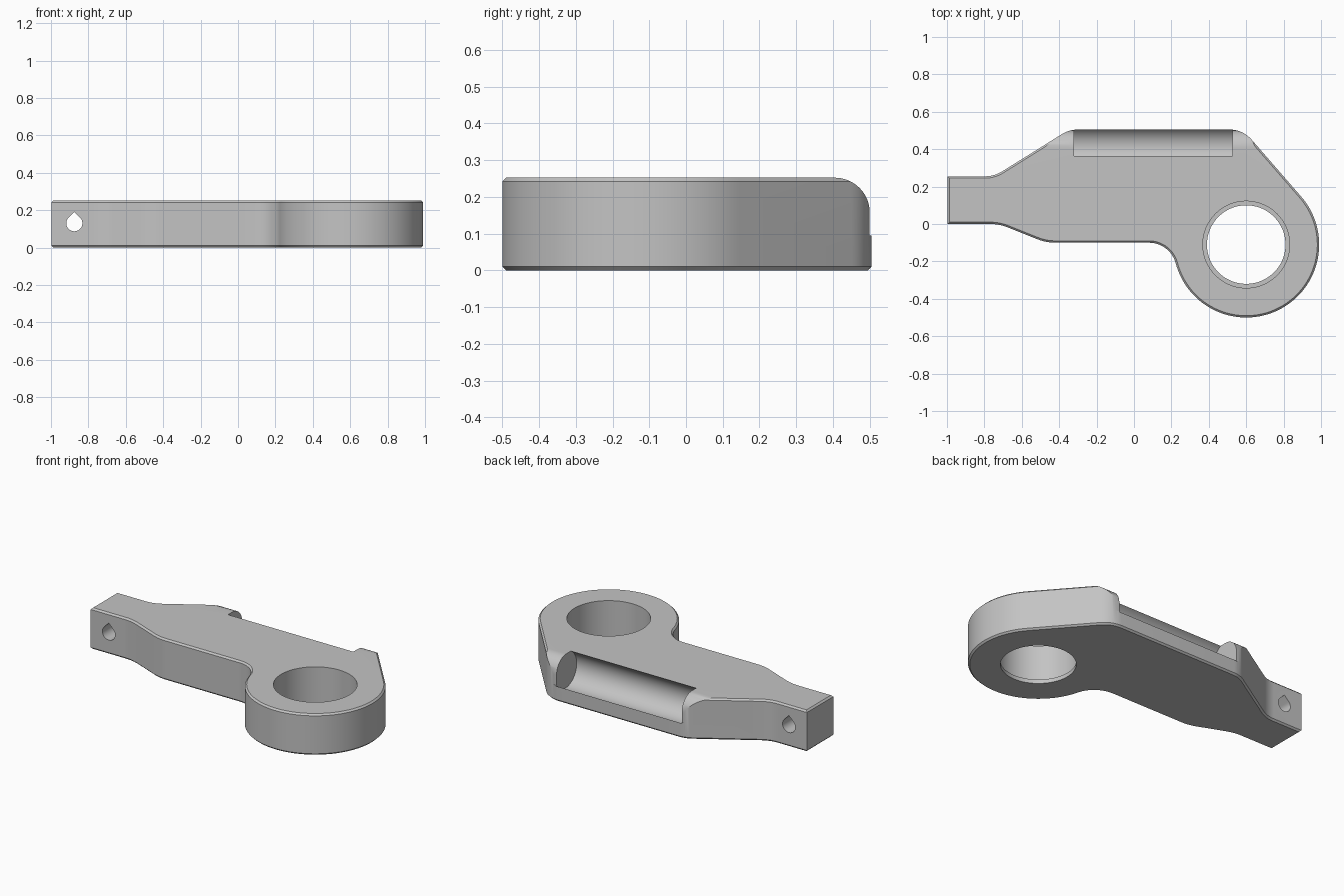
import bpy, bmesh
from math import cos, sin, radians, pi
from mathutils import Vector

cube = bpy.data.objects.get("Cube")
if cube:
    bpy.data.objects.remove(cube)

HEIGHT = 0.252
CHAMFER = 0.01
RING = Vector((0.6, -0.11))
RING_R = 0.39


def arc(center, r, a0, a1, n):
    """Points on an arc, angles in degrees."""
    steps = [radians(a0 + (a1 - a0) * i / n) for i in range(n + 1)]
    return [Vector((center[0] + r * cos(a), center[1] + r * sin(a))) for a in steps]


def circle(center, r, n=96):
    return arc(center, r, 0, 360, n)[:-1]


def rounded(before, corner, after, length, n=8):
    """Replace a corner by a circular fillet with the given tangent length."""
    corner = Vector(corner)
    d0 = (Vector(before) - corner).normalized()
    d1 = (Vector(after) - corner).normalized()
    half = d0.angle(d1) / 2
    mid = (d0 + d1).normalized()
    center = corner + mid * (length / cos(half))
    r = length * sin(half) / cos(half)
    start = corner + d0 * length - center
    end = corner + d1 * length - center
    total = start.angle(end)
    pts = []
    for i in range(n + 1):
        t = total * i / n
        p = (start * sin(total - t) + end * sin(t)) / sin(total)
        pts.append(center + p.normalized() * r)
    return pts


def prism(name, pts, axis, a, b, chamfer=0):
    """Extrude a closed profile along an axis from a to b."""
    place = {"X": lambda u, v, w: (w, u, v),
             "Y": lambda u, v, w: (u, w, v),
             "Z": lambda u, v, w: (u, v, w)}[axis]
    bm = bmesh.new()
    low = [bm.verts.new(place(p[0], p[1], a)) for p in pts]
    high = [bm.verts.new(place(p[0], p[1], b)) for p in pts]
    caps = [bm.faces.new(low), bm.faces.new(high)]
    for i in range(len(pts)):
        j = (i + 1) % len(pts)
        bm.faces.new((low[i], low[j], high[j], high[i]))
    bmesh.ops.recalc_face_normals(bm, faces=bm.faces)
    if chamfer:
        rim = [e for f in caps for e in f.edges]
        bmesh.ops.bevel(bm, geom=rim, offset=chamfer, segments=1, affect="EDGES")
    mesh = bpy.data.meshes.new(name)
    bm.to_mesh(mesh)
    bm.free()
    obj = bpy.data.objects.new(name, mesh)
    bpy.context.collection.objects.link(obj)
    return obj


def cut(target, cutter):
    """Subtract the cutter, then discard it."""
    cutter.hide_render = True
    mod = target.modifiers.new("cut", "BOOLEAN")
    mod.operation = "DIFFERENCE"
    mod.solver = "EXACT"
    mod.object = cutter
    bpy.context.view_layer.objects.active = target
    bpy.ops.object.modifier_apply(modifier=mod.name)
    bpy.data.objects.remove(cutter)


# Arm outline, clockwise from the narrow end
end_back, shoulder = (-0.997, 0.255), (-0.747, 0.255)
back_left, back_right = (-0.346, 0.505), (0.582, 0.505)
tangent = arc(RING, RING_R, 41, 41, 1)[0]
waist, neck, end_front = (-0.47, -0.1), (-0.72, 0.0), (-0.997, 0.0)
fillet_r = 0.148
outline = [Vector(end_back)]
outline += rounded(end_back, shoulder, back_left, 0.05)
outline += rounded(shoulder, back_left, back_right, 0.045)
outline += rounded(back_left, back_right, tangent, 0.07)
outline += arc(RING, RING_R, 41, -165.1, 72)
outline += arc((0.08, -0.1 - fillet_r), fillet_r, 14.9, 90, 16)[1:]
outline += rounded((0.08, -0.1), waist, neck, 0.05)
outline += rounded(waist, neck, end_front, 0.05)
outline.append(Vector(end_front))
arm = prism("lever_arm", outline, "Z", 0, HEIGHT, CHAMFER)

# Rounded upper back edge
edge_r = 0.095
edge = arc((0.405, HEIGHT - edge_r), edge_r, 90, 0, 16)
edge += [Vector(p) for p in ((0.5, 0.095), (0.6, 0.095), (0.6, 0.3), (0.405, 0.3))]
cut(arm, prism("edge_cutter", edge, "X", -1.1, 1.1))

# Long round trough along the back
cut(arm, prism("trough_cutter", circle((0.415, 0.155), 0.11), "X", -0.322, 0.526))

# Stepped bore through the ring
cut(arm, prism("bore_cutter", circle(RING, 0.21), "Z", -0.1, 0.4))
cut(arm, prism("counterbore_cutter", circle(RING, 0.232), "Z", 0.025, 0.4))

# Teardrop cross hole in the narrow end
drop_r = 0.043
drop = arc((-0.875, 0.13), drop_r, 135, 405, 36)
drop.append(Vector((-0.875, 0.13 + drop_r / cos(pi / 4))))
cut(arm, prism("pin_hole_cutter", drop, "Y", -0.2, 0.5))

# Single grey finish
grey = bpy.data.materials.new("plain_grey")
grey.use_nodes = True
colour = (0.55, 0.55, 0.55, 1)
grey.diffuse_color = colour
grey.node_tree.nodes["Principled BSDF"].inputs["Base Color"].default_value = colour
arm.data.materials.clear()
arm.data.materials.append(grey)

bpy.ops.object.select_all(action="DESELECT")
arm.select_set(True)
bpy.context.view_layer.objects.active = arm
bpy.ops.object.shade_smooth_by_angle(angle=radians(30))
